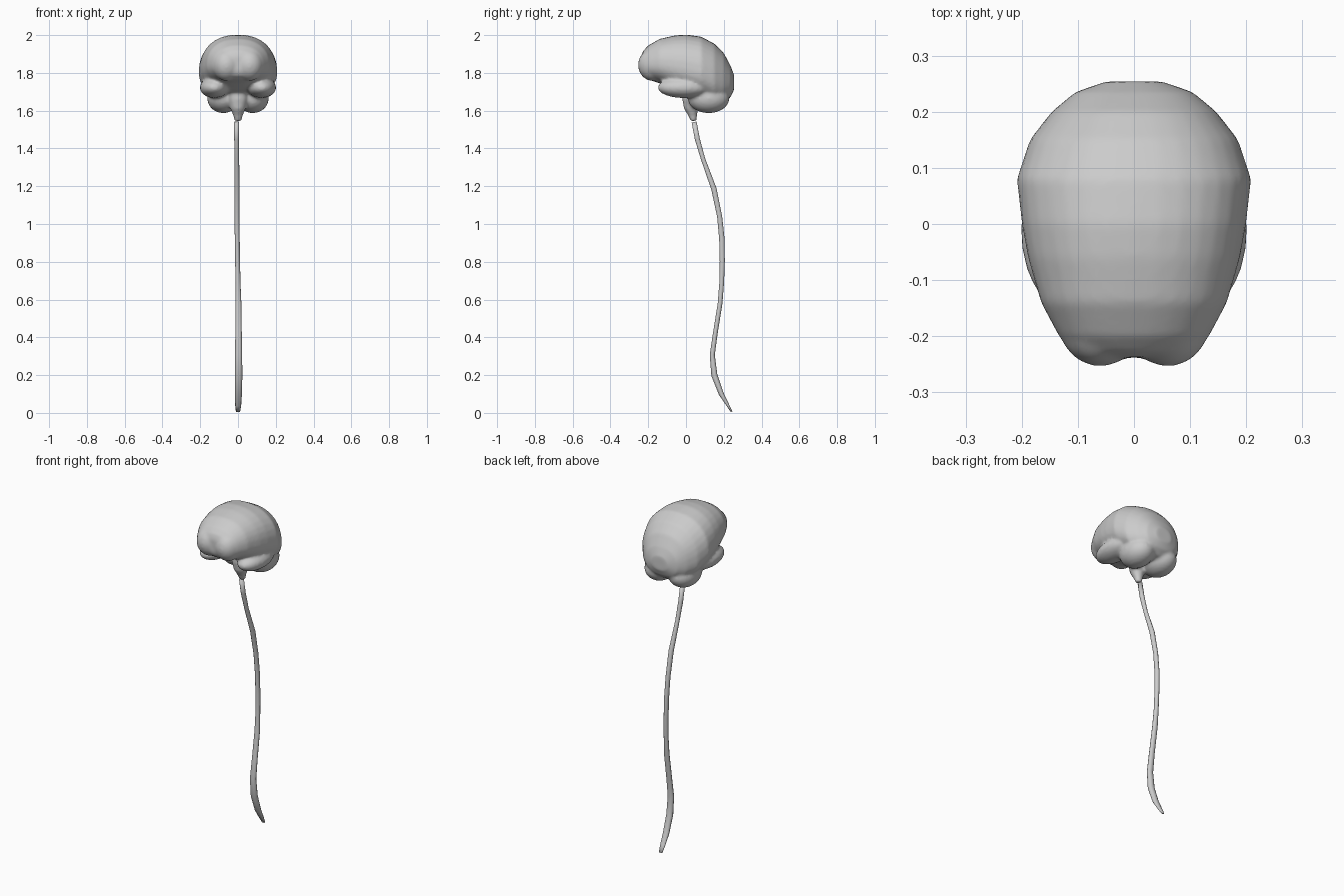
import bpy, bmesh, math
from mathutils import Vector, Matrix

if "Cube" in bpy.data.objects:
    bpy.data.objects.remove(bpy.data.objects["Cube"])


def loft(bm, rings):
    """Skin a list of closed rings and cap both ends."""
    rows = [[bm.verts.new(p) for p in r] for r in rings]
    n = len(rows[0])
    for a, b in zip(rows, rows[1:]):
        for i in range(n):
            j = (i + 1) % n
            bm.faces.new((a[i], a[j], b[j], b[i]))
    bm.faces.new(rows[0][::-1])
    bm.faces.new(rows[-1])


def blob(bm, centre, radii, tilt=0):
    m = Matrix.Translation(centre) @ Matrix.Rotation(tilt, 4, 'X') @ Matrix.Diagonal((*radii, 1))
    bmesh.ops.create_uvsphere(bm, u_segments=24, v_segments=16, radius=1, matrix=m)


def pair(bm, centre, radii, tilt=0):
    for s in (-1, 1):
        blob(bm, (s * centre[0], centre[1], centre[2]), radii, tilt)


def finish(bm, name):
    bmesh.ops.recalc_face_normals(bm, faces=bm.faces)
    me = bpy.data.meshes.new(name)
    bm.to_mesh(me)
    bm.free()
    for p in me.polygons:
        p.use_smooth = True
    ob = bpy.data.objects.new(name, me)
    bpy.context.collection.objects.link(ob)
    return ob


# Cerebrum: sections along y (y, half width, top, bottom)
bm = bmesh.new()
sections = [(-.238, .06, 1.885, 1.81), (-.228, .10, 1.915, 1.785),
            (-.20, .134, 1.945, 1.765), (-.14, .166, 1.98, 1.745),
            (-.06, .189, 1.998, 1.71), (0, .20, 2.003, 1.69),
            (.08, .209, 1.992, 1.665), (.15, .186, 1.955, 1.635),
            (.20, .147, 1.905, 1.64), (.235, .105, 1.84, 1.67),
            (.254, .05, 1.79, 1.71)]
rings = []
for y, w, top, bot in sections:
    mid = bot + (top - bot) * .42
    ring = []
    for i in range(32):
        a = math.tau * i / 32
        c, s = math.cos(a), math.sin(a)
        h = top - mid if s > 0 else mid - bot
        ring.append((w * math.copysign(abs(c) ** .9, c), y,
                     mid + h * math.copysign(abs(s) ** .9, s)))
    rings.append(ring)
loft(bm, rings)

# Frontal poles, temporal lobes, cerebellum halves
pair(bm, (.06, -.175, 1.842), (.075, .079, .085))
pair(bm, (.125, -.01, 1.722), (.077, .14, .055))
pair(bm, (.078, .12, 1.665), (.085, .11, .078))

# Brain stem
stem = [(.03, 1.72, .055, .045), (.025, 1.66, .052, .045), (.027, 1.61, .04, .038),
        (.035, 1.575, .026, .024), (.04, 1.545, .018, .016)]
loft(bm, [[(rx * math.cos(math.tau * i / 16), y + ry * math.sin(math.tau * i / 16), z)
           for i in range(16)] for y, z, rx, ry in stem])

# Fuse the lobes into one smooth surface
brain = finish(bm, "brain")
rm = brain.modifiers.new("fuse", 'REMESH')
rm.mode = 'VOXEL'
rm.voxel_size = .009
rm.use_smooth_shade = True
sm = brain.modifiers.new("soften", 'SMOOTH')
sm.factor = .5
sm.iterations = 5

# Spinal cord: path in the side plane (x, y, z, half width, half depth)
path = [(-.007, .043, 1.54, .013, .014), (-.007, .06, 1.45, .013, .014),
        (-.006, .09, 1.345, .012, .012), (-.005, .148, 1.185, .014, .015),
        (-.005, .178, 1.04, .013, .014), (-.004, .19, .92, .013, .015),
        (-.002, .192, .80, .013, .014), (0, .189, .69, .013, .013),
        (.002, .18, .577, .016, .013), (.003, .155, .42, .017, .013),
        (.003, .139, .307, .019, .014), (.003, .15, .20, .020, .017),
        (.002, .187, .10, .019, .014), (.001, .222, .04, .016, .008),
        (0, .242, .006, .011, .005)]
bm = bmesh.new()
rings = []
for k, (x, y, z, rx, ry) in enumerate(path):
    p, q = path[max(k - 1, 0)], path[min(k + 1, len(path) - 1)]
    t = Vector((0, q[1] - p[1], q[2] - p[2])).normalized()
    n = Vector((0, -t.z, t.y))
    rings.append([Vector((x + rx * math.cos(a), y, z)) + n * ry * math.sin(a)
                  for a in (math.tau * i / 10 for i in range(10))])
loft(bm, rings)
finish(bm, "spinal_cord")
